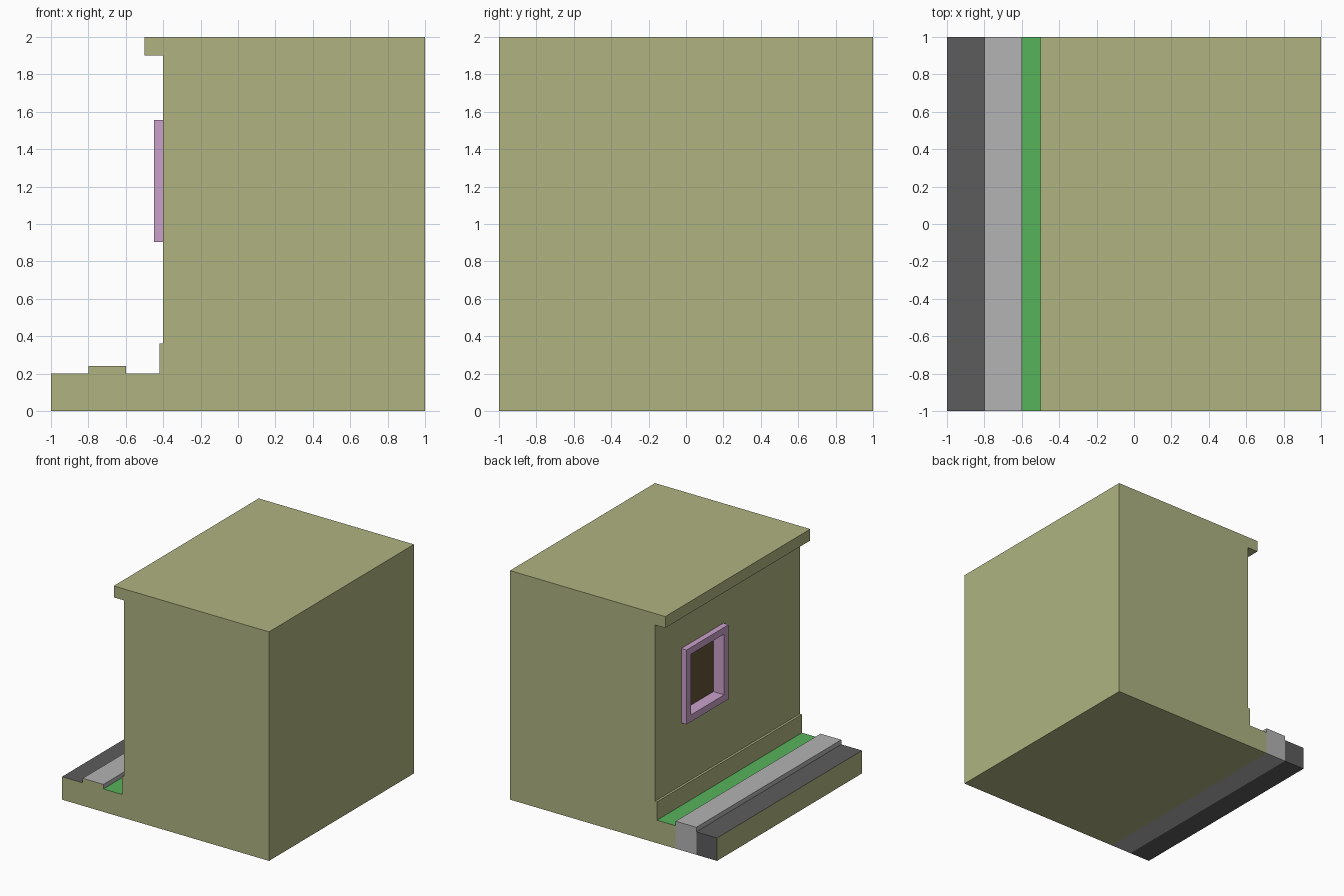
import bpy

if "Cube" in bpy.data.objects:
    bpy.data.objects.remove(bpy.data.objects["Cube"])


def material(name, rgb):
    # 8-bit display colour to linear diffuse colour
    m = bpy.data.materials.new(name)
    m.diffuse_color = [(c / 255) ** 2.2 for c in rgb] + [1]
    m.use_nodes = True
    m.node_tree.nodes["Principled BSDF"].inputs["Base Color"].default_value = m.diffuse_color
    return m


PLASTER = material("plaster", (174, 178, 128))
ASPHALT = material("asphalt", (93, 93, 93))
PAVING = material("paving", (178, 178, 178))
GRASS = material("grass", (88, 178, 91))
FRAME = material("window_frame", (201, 160, 201))
GLASS = material("window_pane", (100, 84, 60))


def make(name, verts, faces, mats):
    mesh = bpy.data.meshes.new(name)
    mesh.from_pydata(verts, [], faces)
    slots = list(dict.fromkeys(mats))
    for m in slots:
        mesh.materials.append(m)
    for poly, m in zip(mesh.polygons, mats):
        poly.material_index = slots.index(m)
    obj = bpy.data.objects.new(name, mesh)
    bpy.context.collection.objects.link(obj)


def strip(name, profile, edge_mats, front=None, back=None):
    """Extrude an (x, z) profile along y; None leaves a face open."""
    n = len(profile)
    verts = [(x, y, z) for y in (-1, 1) for x, z in profile]
    faces, mats = [], []
    for i, m in enumerate(edge_mats):
        if m:
            j = (i + 1) % n
            faces.append((j, i, i + n, j + n))
            mats.append(m)
    if front:
        faces.append(tuple(range(n)))
        mats.append(front)
    if back:
        faces.append(tuple(reversed(range(n, 2 * n))))
        mats.append(back)
    make(name, verts, faces, mats)


def rings(name, rects, mat, fill=False):
    """Bridge rectangles (x, y0, y1, z0, z1) facing -x; optionally fill the last."""
    verts = []
    for x, y0, y1, z0, z1 in rects:
        verts += [(x, y1, z0), (x, y0, z0), (x, y0, z1), (x, y1, z1)]
    faces = []
    for r in range(len(rects) - 1):
        a, b = 4 * r, 4 * r + 4
        for i in range(4):
            j = (i + 1) % 4
            faces.append((a + i, a + j, b + j, b + i))
    if fill:
        last = 4 * len(rects) - 4
        faces.append(tuple(range(last, last + 4)))
    make(name, verts, faces, [mat] * len(faces))


# Road
strip("road", [(-1, 0), (-0.8, 0), (-0.8, 0.2), (-1, 0.2)],
      [ASPHALT, None, ASPHALT, PLASTER], PLASTER, ASPHALT)

# Raised pavement with kerbs
strip("pavement",
      [(-0.8, 0), (-0.6, 0), (-0.6, 0.2), (-0.6, 0.24), (-0.8, 0.24), (-0.8, 0.2)],
      [PAVING, None, PAVING, PAVING, PAVING, None], PLASTER, PAVING)

# Grass verge
strip("grass_verge", [(-0.42, 0.2), (-0.6, 0.2)], [GRASS, None])

# Building block with plinth and roof ledge; the window wall is separate
strip("building",
      [(-0.6, 0), (1, 0), (1, 2), (-0.5, 2), (-0.5, 1.9), (-0.4, 1.9),
       (-0.4, 0.36), (-0.42, 0.36), (-0.42, 0.2), (-0.6, 0.2)],
      [PLASTER] * 5 + [None] + [PLASTER] * 2 + [None, None], PLASTER, PLASTER)

# Window wall, frame with deep reveal, and pane
outer = (0.055, 0.635, 0.905, 1.555)
inner = (0.115, 0.575, 0.965, 1.495)
rings("window_wall", [(-0.4, -1, 1, 0.36, 1.9), (-0.4, *outer)], PLASTER)
rings("window_frame", [(-0.4, *outer), (-0.45, *outer),
                       (-0.45, *inner), (-0.345, *inner)], FRAME)
rings("window_pane", [(-0.345, *inner)], GLASS, fill=True)
